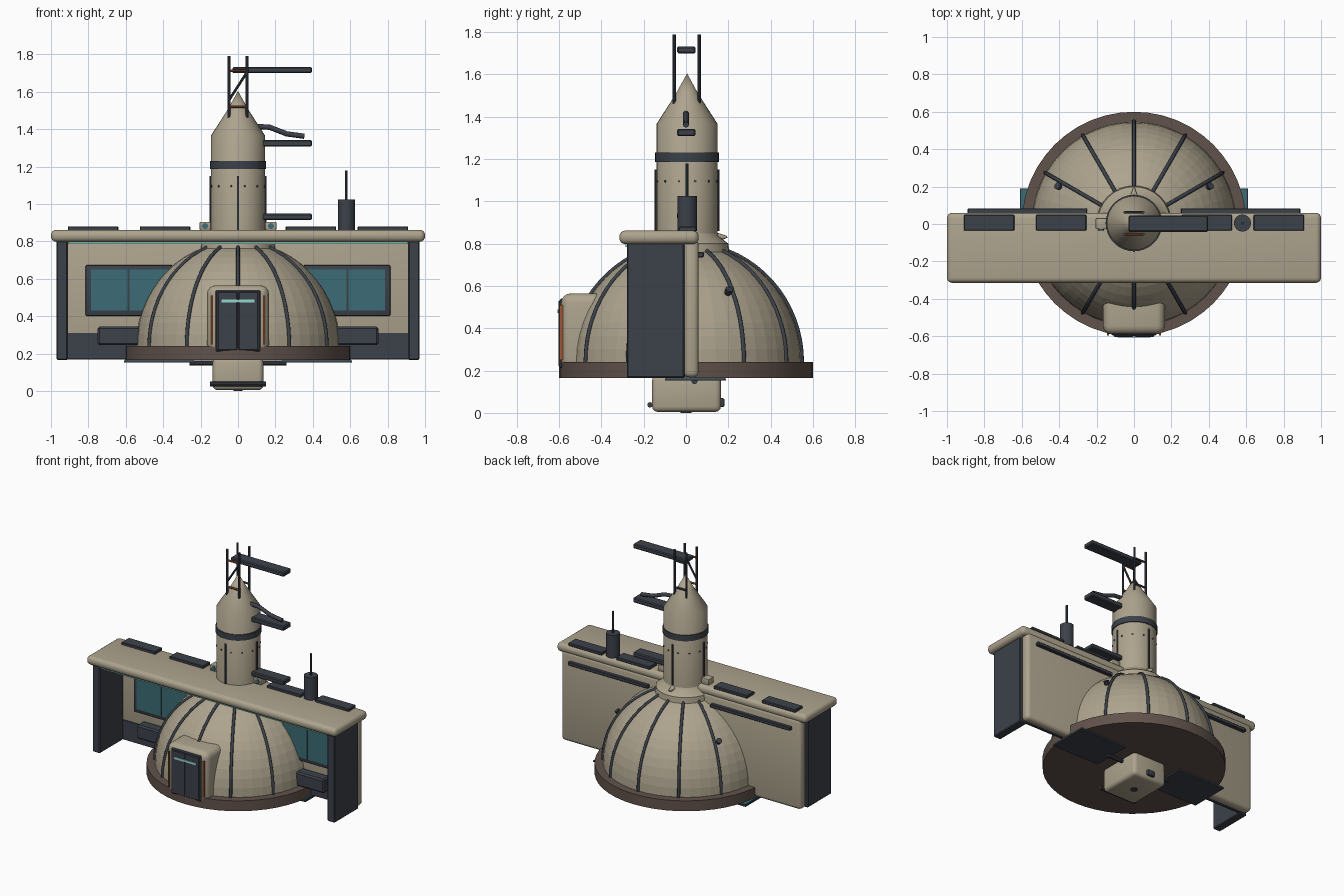
import bpy, bmesh, math
from mathutils import Vector, Matrix

if "Cube" in bpy.data.objects:
    bpy.data.objects.remove(bpy.data.objects["Cube"])


def material(name, r, g, b):
    m = bpy.data.materials.new(name)
    m.use_nodes = True
    m.diffuse_color = (r, g, b, 1)
    m.node_tree.nodes["Principled BSDF"].inputs["Base Color"].default_value = (r, g, b, 1)
    return m


TAN = material("tan hull", .42, .37, .27)
DARK = material("dark slate", .045, .053, .068)
BROWN = material("brown base", .12, .085, .07)
TEAL = material("teal glass", .045, .15, .18)
CYAN = material("cyan light", .3, .68, .62)
ORANGE = material("orange trim", .34, .09, .035)


def finish(name, bm, mat, smooth=True):
    bmesh.ops.recalc_face_normals(bm, faces=bm.faces)
    me = bpy.data.meshes.new(name)
    bm.to_mesh(me)
    bm.free()
    me.materials.append(mat)
    ob = bpy.data.objects.new(name, me)
    bpy.context.collection.objects.link(ob)
    if smooth:
        bpy.ops.object.select_all(action='DESELECT')
        ob.select_set(True)
        bpy.context.view_layer.objects.active = ob
        bpy.ops.object.shade_smooth_by_angle(angle=math.radians(35))
    return ob


def box(name, x, y, z, mat, bevel=0, segments=3):
    bm = bmesh.new()
    bmesh.ops.create_cube(bm, size=1)
    for v in bm.verts:
        v.co = Vector(r[0] if c < 0 else r[1] for c, r in zip(v.co, (x, y, z)))
    if bevel:
        bmesh.ops.bevel(bm, geom=bm.edges[:], offset=bevel, segments=segments,
                        profile=.5, affect='EDGES')
    return finish(name, bm, mat, bevel > 0)


def mirrored(s, a, b):
    return sorted((s * a, s * b))


def lathe(name, profile, mat, steps=32, smooth=True, center=(0, 0)):
    """Revolve (radius, height) points about a vertical axis."""
    bm = bmesh.new()
    vs = [bm.verts.new((r, 0, z)) for r, z in profile]
    edges = [bm.edges.new(p) for p in zip(vs, vs[1:])]
    bmesh.ops.spin(bm, geom=vs + edges, axis=(0, 0, 1), cent=(0, 0, 0),
                   angle=math.tau, steps=steps)
    bmesh.ops.remove_doubles(bm, verts=bm.verts, dist=.0005)
    bmesh.ops.translate(bm, verts=bm.verts, vec=(*center, 0))
    return finish(name, bm, mat, smooth)


def rod(name, a, b, r, mat, r2=None, sides=10):
    a, b = Vector(a), Vector(b)
    bm = bmesh.new()
    bmesh.ops.create_cone(bm, cap_ends=True, segments=sides, radius1=r,
                          radius2=r if r2 is None else r2, depth=(b - a).length)
    turn = (b - a).to_track_quat('Z', 'Y').to_matrix().to_4x4()
    bmesh.ops.transform(bm, verts=bm.verts, matrix=Matrix.Translation((a + b) / 2) @ turn)
    return finish(name, bm, mat)


def pipe(name, points, r, mat):
    cu = bpy.data.curves.new(name, 'CURVE')
    cu.dimensions = '3D'
    cu.bevel_depth = r
    cu.bevel_resolution = 2
    cu.use_fill_caps = True
    sp = cu.splines.new('POLY')
    sp.points.add(len(points) - 1)
    for p, co in zip(sp.points, points):
        p.co = (*co, 1)
    cu.materials.append(mat)
    ob = bpy.data.objects.new(name, cu)
    bpy.context.collection.objects.link(ob)


# Base disc and dome
FLOOR, R, H = .24, .545, .56
lathe("base_disc", [(0, .165), (.6, .165), (.6, FLOOR), (0, FLOOR)], BROWN, 48)


def arc(a, grow=0):
    return (R + grow) * math.cos(a), FLOOR + (H + grow) * math.sin(a)


lathe("dome", [arc(math.pi / 2 * i / 14) for i in range(15)], TAN, 48, False)
for k in range(12):
    t = math.tau * k / 12
    path = [arc(1.3 * i / 14, .003) for i in range(15)]
    pipe(f"dome_rib_{k + 1}", [(r * math.cos(t), r * math.sin(t), z) for r, z in path],
         .010, DARK)

# Crosswise building: back wall, lower band, roof and lights
box("back_wall", (-.96, .96), (-.01, .06), (.168, .82), TAN, .025)
box("lower_wall_band", (-.92, .92), (-.018, -.005), (.17, .31), DARK)
box("roof", (-1, 1), (-.315, .06), (.798, .862), TAN, .028, 4)
box("roof_light_strip", (-.91, .91), (-.285, -.27), (.785, .8), CYAN)

for s, side in ((1, "left"), (-1, "right")):
    m = lambda a, b: mirrored(s, a, b)
    box(side + "_end_wall", m(.91, .97), (-.28, -.008), (.165, .805), DARK, .006, 1)

    # Windows and consoles
    box(side + "_window_frame", m(.35, .815), (-.035, -.005), (.4, .675), DARK, .01, 2)
    box(side + "_window_inner", m(.375, .58), (-.04, -.034), (.43, .65), TEAL)
    box(side + "_window_outer", m(.59, .785), (-.04, -.034), (.43, .65), TEAL)
    box(side + "_console", m(.52, .75), (-.09, -.01), (.245, .345), DARK, .01, 1)

    # Roof panels, lamps and rear rail
    box(side + "_outer_roof_panel", m(.64, .91), (-.035, .05), (.858, .88), DARK, .004, 1)
    box(side + "_inner_roof_panel", m(.255, .525), (-.035, .05), (.858, .88), DARK, .004, 1)
    box(side + "_roof_lamp", m(.145, .205), (-.028, .032), (.86, .905), TAN, .006, 2)
    rod(side + "_lamp_lens", (s * .176, -.026, .882), (s * .176, -.035, .882), .016, TEAL)
    box(side + "_rear_rail", m(.25, .89), (.055, .084), (.735, .76), DARK, .004, 1)

    # Dome nozzle and underside panel
    rod(side + "_dome_nozzle", (s * .385, .19, .55), (s * .41, .205, .585), .012, DARK, .02)
    box(side + "_underside_panel", m(.23, .61), (-.1, .19), (.152, .162), DARK)
    box(side + "_underside_glass", m(.235, .605), (-.095, .185), (.161, .168), TEAL)
    rod(side + "_panel_arm", (s * .1, .04, .15), (s * .26, .04, .15), .014, DARK)

# Entrance porch with double door
box("porch", (-.165, .165), (-.59, -.3), (.205, .565), TAN, .045, 4)
box("door_frame", (-.12, .12), (-.597, -.57), (.212, .54), DARK, .006, 1)
for s, side in ((1, "left"), (-1, "right")):
    box(side + "_door", mirrored(s, .004, .108), (-.603, -.595), (.22, .53), DARK, .003, 1)
    box(side + "_door_trim", mirrored(s, .134, .144), (-.597, -.58), (.25, .51), ORANGE)
box("door_light", (-.088, .088), (-.607, -.602), (.472, .488), CYAN)

# Lower pod
box("lower_pod", (-.135, .135), (-.16, .165), (.005, .18), TAN, .025)
rod("pod_front_bar", (-.15, -.17, .038), (.15, -.17, .038), .013, DARK)
box("pod_rear_port", (-.03, .03), (.14, .182), (.028, .07), DARK, .008, 2)
rod("pod_bottom_port", (0, 0, .01), (0, 0, 0), .025, DARK)

# Tower
TY = .005
lathe("tower_collar", [(.2, .76), (.195, .8), (.15, .835), (.14, .86)], TAN, 32, True, (0, TY))
lathe("tower", [(.145, .78), (.145, 1.365), (.052, 1.51), (0, 1.605)], TAN, 32, True, (0, TY))
lathe("tower_band", [(.14, 1.187), (.151, 1.187), (.151, 1.23), (.14, 1.23)], DARK, 32, True, (0, TY))
for k in range(4):
    t = math.pi / 2 * k
    c, n = math.cos(t) * .147, math.sin(t) * .147 + TY
    rod(f"tower_strip_{k + 1}", (c, n, .86), (c, n, 1.15), .007, DARK)
for k in range(12):
    t = math.tau * (k + .5) / 12
    d = Vector((math.cos(t), math.sin(t), 0))
    o = Vector((0, TY, 1.095))
    rod(f"tower_rivet_{k + 1}", o + d * .14, o + d * .149, .006, DARK, sides=6)
rod("rear_horn", (0, .13, .83), (0, .195, .832), .028, TAN, .004)

# Docking arms
box("low_arm", (.13, .395), (-.042, .045), (.915, .948), DARK, .006, 1)
box("middle_arm", (.13, .395), (-.042, .045), (1.308, 1.343), DARK, .006, 1)
box("top_arm", (-.03, .395), (-.042, .045), (1.7, 1.732), DARK, .006, 1)
pipe("middle_arm_brace", [(.1, 0, 1.415), (.17, 0, 1.41), (.26, 0, 1.375), (.355, 0, 1.362)],
     .014, DARK)

# Mast cage on the tower tip
for x in (-.048, .048):
    for y in (-.055, .062):
        end = ("front" if y < 0 else "rear") + ("_left" if x > 0 else "_right")
        rod(end + "_mast", (x, y, 1.46), (x, y, 1.79), .008, DARK)
for z, level in ((1.52, "lower"), (1.712, "upper")):
    rod(level + "_front_crossbar", (-.048, -.055, z), (.048, -.055, z), .007, ORANGE)
    rod(level + "_rear_crossbar", (-.048, .062, z), (.048, .062, z), .007, DARK)
rod("mast_brace", (-.045, -.055, 1.56), (.045, -.055, 1.7), .007, DARK)

# Roof antenna
rod("antenna_drum", (.58, .005, .86), (.58, .005, 1.025), .046, DARK, sides=16)
rod("antenna_mast", (.58, .005, 1.02), (.58, .005, 1.18), .007, DARK)
